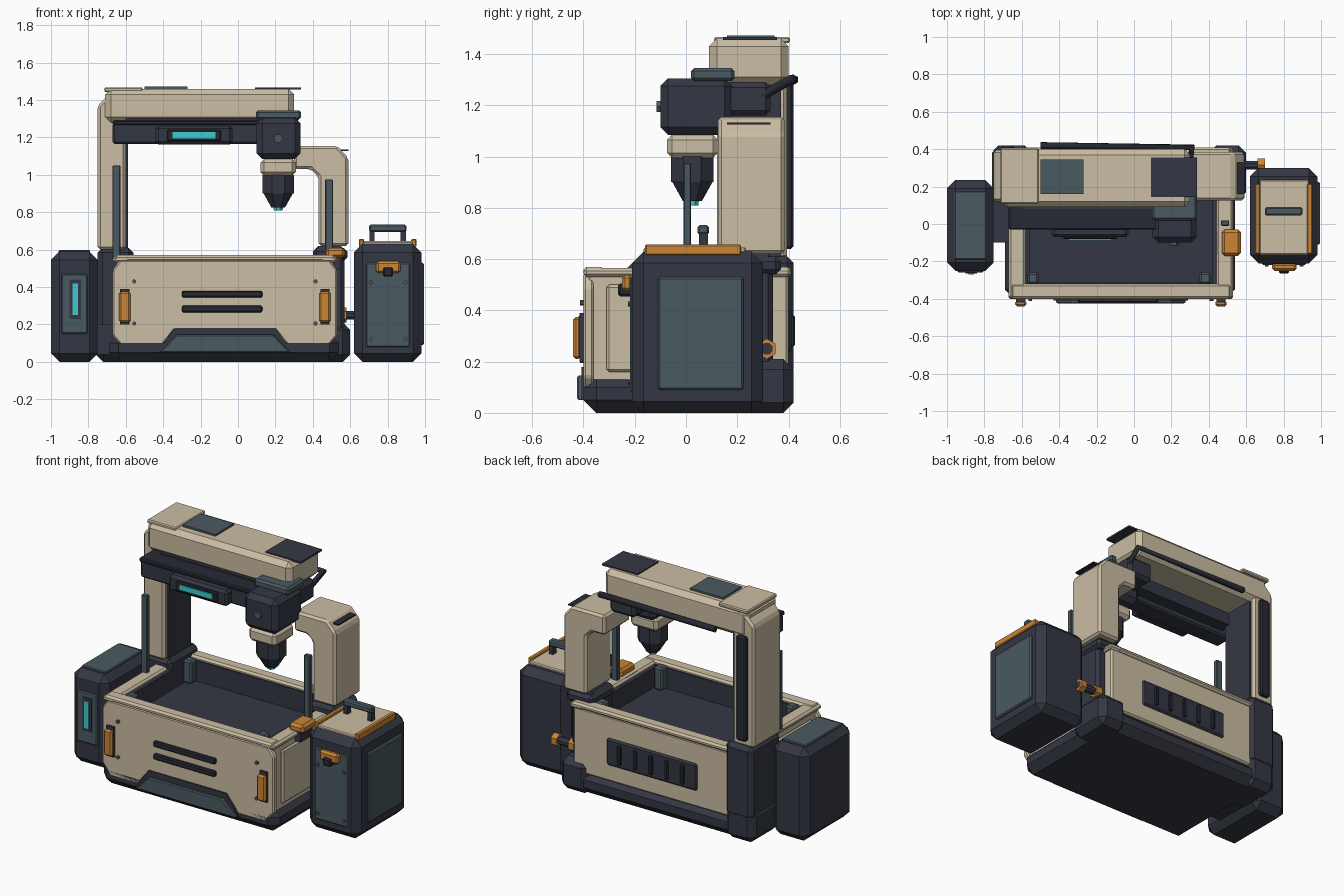
import bpy, bmesh
from math import pi
from mathutils import Matrix, Vector

old = bpy.data.objects.get("Cube")
if old:
    bpy.data.objects.remove(old, do_unlink=True)


def material(name, *rgb):
    mat = bpy.data.materials.new(name)
    mat.use_nodes = True
    mat.diffuse_color = (*rgb, 1)
    mat.node_tree.nodes["Principled BSDF"].inputs["Base Color"].default_value = (*rgb, 1)
    return mat


BEIGE = material("warm beige", 0.6, 0.51, 0.37)
DARK = material("dark navy grey", 0.034, 0.039, 0.056)
BLACK = material("near black", 0.02, 0.023, 0.034)
SLATE = material("slate blue grey", 0.068, 0.1, 0.12)
ORANGE = material("amber orange", 0.6, 0.24, 0.035)
CYAN = material("glowing cyan", 0.05, 0.6, 0.62)


def finish(name, bm, mat, bevel=0):
    """Chamfer every hard edge and turn the mesh into an object."""
    bmesh.ops.recalc_face_normals(bm, faces=bm.faces)
    if bevel:
        sharp = [e for e in bm.edges if e.calc_face_angle(0) > 0.3]
        bmesh.ops.bevel(bm, geom=sharp, offset=bevel, segments=1, affect='EDGES', clamp_overlap=True)
    mesh = bpy.data.meshes.new(name)
    bm.to_mesh(mesh)
    bm.free()
    mesh.materials.append(mat)
    obj = bpy.data.objects.new(name, mesh)
    bpy.context.collection.objects.link(obj)
    return obj


def box(name, mat, x, y, z, bevel=0.0):
    bm = bmesh.new()
    bmesh.ops.create_cube(bm, size=1)
    lo, hi = Vector((x[0], y[0], z[0])), Vector((x[1], y[1], z[1]))
    for v in bm.verts:
        v.co = (lo + hi) / 2 + v.co * (hi - lo)
    return finish(name, bm, mat, bevel)


def prism(name, mat, outline, y, bevel=0.0):
    """Extrude an outline drawn in x and z along y."""
    bm = bmesh.new()
    face = bm.faces.new([bm.verts.new((px, y[0], pz)) for px, pz in outline])
    new = bmesh.ops.extrude_face_region(bm, geom=[face])["geom"]
    for v in new:
        if isinstance(v, bmesh.types.BMVert):
            v.co.y = y[1]
    return finish(name, bm, mat, bevel)


def cone(name, mat, centre, r1, r2, depth, axis='Z', sides=8):
    turn = {'Z': Matrix(), 'X': Matrix.Rotation(pi / 2, 4, 'Y'), 'Y': Matrix.Rotation(pi / 2, 4, 'X')}[axis]
    bm = bmesh.new()
    bmesh.ops.create_cone(bm, cap_ends=True, segments=sides, radius1=r1, radius2=r2, depth=depth,
                          matrix=Matrix.Translation(centre) @ turn @ Matrix.Rotation(pi / sides, 4, 'Z'))
    return finish(name, bm, mat)


def tube(name, mat, points, radius):
    curve = bpy.data.curves.new(name, 'CURVE')
    curve.dimensions = '3D'
    curve.bevel_depth, curve.bevel_resolution, curve.use_fill_caps = radius, 1, True
    spline = curve.splines.new('POLY')
    spline.points.add(len(points) - 1)
    for p, co in zip(spline.points, points):
        p.co = (*co, 1)
    curve.materials.append(mat)
    obj = bpy.data.objects.new(name, curve)
    bpy.context.collection.objects.link(obj)


def mirrored(half, centre):
    """Complete a half outline by reflecting it about a vertical line."""
    return [(centre + px, pz) for px, pz in half] + [(centre - px, pz) for px, pz in reversed(half)]


MID = -0.07  # centre line of the work tub

# Base with tall rear feet
box("base", DARK, x=(-0.69, 0.54), y=(-0.4, 0.41), z=(0, 0.15), bevel=0.05)
box("left_rear_foot", DARK, x=(0.4, 0.6), y=(0.13, 0.42), z=(0, 0.21), bevel=0.04)
box("right_rear_foot", DARK, x=(-0.76, -0.55), y=(0.13, 0.42), z=(0, 0.21), bevel=0.04)

# Work tub: walls, rim, dark lining and floor
for side, sign in (("left", 1), ("right", -1)):
    outer, inner, lining = (MID + sign * d for d in (0.58, 0.51, 0.49))
    box(side + "_tub_wall", BEIGE, x=sorted((outer, inner)), y=(-0.36, 0.39), z=(0.13, 0.54))
    box(side + "_side_panel", BEIGE, x=sorted((outer, outer + sign * 0.02)), y=(-0.31, 0.12), z=(0.16, 0.5), bevel=0.01)
    box(side + "_tub_lining", DARK, x=sorted((inner, lining)), y=(-0.32, 0.33), z=(0.4, 0.545))
    box(side + "_tub_rim", BEIGE, x=sorted((MID + sign * 0.6, inner)), y=(-0.4, 0.41), z=(0.53, 0.565), bevel=0.012)
for end, y, edge in (("front", (-0.385, -0.32), (-0.4, -0.32)), ("back", (0.33, 0.4), (0.33, 0.41))):
    box(end + "_tub_wall", BEIGE, x=(-0.65, 0.51), y=y, z=(0.13, 0.54), bevel=0.01)
    box(end + "_tub_rim", BEIGE, x=(-0.66, 0.52), y=edge, z=(0.535, 0.57), bevel=0.012)
    inside = -0.31 if end == "front" else 0.32
    box(end + "_tub_lining", DARK, x=(-0.58, 0.44), y=sorted((inside, edge[0] if end == "back" else edge[1])), z=(0.4, 0.55))
    for side, x in (("left", 0.38), ("right", -0.54)):
        y0 = -0.29 if end == "front" else 0.29
        box(f"{end}_{side}_clamp", SLATE, x=(x - 0.03, x + 0.03), y=(y0 - 0.03, y0 + 0.03), z=(0.42, 0.565), bevel=0.01)
box("tub_floor", DARK, x=(-0.6, 0.46), y=(-0.34, 0.36), z=(0.38, 0.42))

# Front panel with notched lower edge, kick plate, slots, latches and screws
panel = [(0.27, 0.17), (0.35, 0.07), (0.54, 0.07), (0.6, 0.14), (0.6, 0.49), (0.56, 0.545)]
prism("front_panel", BEIGE, mirrored(panel, MID), (-0.4, -0.36), 0.008)
prism("kick_trim", DARK, mirrored([(0.36, 0.05), (0.27, 0.18)], MID), (-0.408, -0.37))
prism("kick_plate", SLATE, mirrored([(0.35, 0.05), (0.26, 0.145)], MID), (-0.425, -0.37), 0.006)
for i, z in enumerate((0.265, 0.345)):
    box(f"front_slot_{i}", BLACK, x=(-0.3, 0.13), y=(-0.42, -0.39), z=(z, z + 0.035), bevel=0.006)
for side, sign in (("left", 1), ("right", -1)):
    x = MID + sign * 0.535
    box(side + "_latch_mount", DARK, x=(x - 0.025, x + 0.025), y=(-0.415, -0.39), z=(0.2, 0.39))
    box(side + "_latch", ORANGE, x=(x - 0.03, x + 0.03), y=(-0.44, -0.41), z=(0.21, 0.375), bevel=0.01)
    for z in (0.205, 0.43):
        cone(f"{side}_panel_screw", SLATE, (MID + sign * 0.485, -0.403, z), 0.011, 0.011, 0.02, 'Y')

# Back vent with slats
box("back_vent", DARK, x=(-0.36, 0.27), y=(0.39, 0.412), z=(0.235, 0.405), bevel=0.01)
for i in range(5):
    x = -0.265 + i * 0.11
    box(f"vent_slat_{i}", BLACK, x=(x - 0.012, x + 0.012), y=(0.4, 0.425), z=(0.26, 0.38), bevel=0.005)

# Left arch on its stepped foot (profile is an inverted L)
box("left_arch_foot", DARK, x=(0.41, 0.57), y=(0.14, 0.34), z=(0.15, 0.62), bevel=0.02)
box("left_arch_collar", DARK, x=(0.4, 0.585), y=(0.13, 0.37), z=(0.54, 0.61), bevel=0.02)
arch = [(0.43, 0.62), (0.59, 0.62), (0.59, 1.09), (0.53, 1.155), (0.3, 1.155), (0.3, 1.03), (0.39, 1.03), (0.43, 0.99)]
prism("left_arch", BEIGE, arch, (0.125, 0.385), 0.014)
box("arch_slot", BLACK, x=(0.55, 0.592), y=(0.16, 0.33), z=(1.126, 1.134))

# Right column, its foot, liner and back strip
box("right_column_foot", DARK, x=(-0.75, -0.56), y=(0.12, 0.42), z=(0.15, 0.61), bevel=0.025)
column = [(-0.75, 0.6), (-0.6, 0.6), (-0.6, 1.45), (-0.67, 1.45), (-0.75, 1.37)]
prism("right_column", BEIGE, column, (0.12, 0.395), 0.014)
box("column_liner", DARK, x=(-0.61, -0.588), y=(0.15, 0.37), z=(0.6, 1.29))
box("column_back_strip", BLACK, x=(-0.71, -0.64), y=(0.385, 0.42), z=(0.64, 1.3), bevel=0.01)

# Upright guide rails
for side, x, z in (("left", 0.487, (0.55, 0.975)), ("right", -0.65, (0.55, 1.05))):
    box(side + "_guide_rail", SLATE, x=(x - 0.021, x + 0.021), y=(-0.01, 0.02), z=z, bevel=0.004)

# Gantry beam and its top plates
box("gantry_beam", BEIGE, x=(-0.71, 0.3), y=(0.09, 0.4), z=(1.28, 1.46), bevel=0.03)
box("beam_end_plate", BEIGE, x=(-0.715, -0.51), y=(0.11, 0.405), z=(1.443, 1.467), bevel=0.006)
box("beam_slate_plate", SLATE, x=(-0.5, -0.27), y=(0.16, 0.345), z=(1.455, 1.472))
box("beam_dark_plate", DARK, x=(0.09, 0.337), y=(0.145, 0.355), z=(1.455, 1.467))

# Cross rail with status display
box("cross_rail", DARK, x=(-0.67, 0.12), y=(-0.02, 0.1), z=(1.165, 1.275), bevel=0.01)
box("cross_rail_cap", BLACK, x=(-0.67, 0.12), y=(-0.03, 0.12), z=(1.265, 1.292), bevel=0.006)
box("rail_mount", DARK, x=(-0.6, 0.28), y=(0.08, 0.18), z=(1.2, 1.3))
box("display_pod", DARK, x=(-0.44, -0.03), y=(-0.07, 0), z=(1.162, 1.262), bevel=0.015)
box("display_frame", BLACK, x=(-0.38, -0.09), y=(-0.08, -0.06), z=(1.18, 1.24), bevel=0.006)
box("display_light", CYAN, x=(-0.35, -0.12), y=(-0.088, -0.079), z=(1.195, 1.228))

# Spindle head, collar and tapered nozzle
HX, HY = 0.215, 0.025
box("spindle_head", DARK, x=(0.1, 0.335), y=(-0.1, 0.18), z=(1.085, 1.305), bevel=0.03)
box("spindle_cap", SLATE, x=(0.095, 0.337), y=(0.02, 0.19), z=(1.295, 1.345), bevel=0.012)
box("spindle_carriage", DARK, x=(0.13, 0.31), y=(0.15, 0.33), z=(1.16, 1.29), bevel=0.02)
cone("spindle_button", SLATE, (HX, -0.105, 1.195), 0.025, 0.025, 0.02, 'Y', 6)
box("spindle_collar", BEIGE, x=(0.12, 0.31), y=(-0.075, 0.125), z=(0.995, 1.085), bevel=0.02)
cone("nozzle_body", DARK, (HX, HY, 0.95), 0.09, 0.09, 0.1)
cone("nozzle_taper", DARK, (HX, HY, 0.866), 0.04, 0.088, 0.08)
cone("nozzle_tip", CYAN, (HX, HY, 0.82), 0.025, 0.028, 0.02)

# Cable running behind the beam
tube("cable", BLACK, [(0.28, 0.19, 1.18), (0.31, 0.41, 1.3), (-0.5, 0.42, 1.3)], 0.02)

# Small control block on the tub rim
box("control_block_base", DARK, x=(0.45, 0.55), y=(-0.16, -0.04), z=(0.5, 0.565))
box("control_block", ORANGE, x=(0.47, 0.572), y=(-0.17, -0.03), z=(0.555, 0.61), bevel=0.015)

# Side cabinet with light strip
box("right_cabinet", DARK, x=(-1, -0.75), y=(-0.25, 0.235), z=(0, 0.59), bevel=0.045)
box("right_cabinet_lid", SLATE, x=(-0.96, -0.79), y=(-0.19, 0.175), z=(0.58, 0.597), bevel=0.005)
box("right_cabinet_panel", SLATE, x=(-0.945, -0.805), y=(-0.258, -0.24), z=(0.15, 0.47), bevel=0.006)
box("light_strip_frame", DARK, x=(-0.9, -0.84), y=(-0.264, -0.25), z=(0.23, 0.44))
box("light_strip", CYAN, x=(-0.886, -0.856), y=(-0.27, -0.262), z=(0.25, 0.42))
box("right_cabinet_bracket", DARK, x=(-0.77, -0.64), y=(-0.1, 0.15), z=(0.04, 0.2))

# Tank cabinet with carry handle
box("tank", DARK, x=(0.62, 0.98), y=(-0.21, 0.3), z=(0, 0.63), bevel=0.045)
box("tank_lid", BEIGE, x=(0.67, 0.935), y=(-0.165, 0.235), z=(0.62, 0.645), bevel=0.006)
for side, x in (("left", 0.94), ("right", 0.66)):
    box(side + "_lid_strip", ORANGE, x=(x - 0.014, x + 0.014), y=(-0.16, 0.215), z=(0.615, 0.657), bevel=0.005)
    box(side + "_handle_post", DARK, x=sorted((0.8 + (x - 0.8) * 0.7, 0.8 + (x - 0.8) * 0.5)), y=(0.05, 0.085), z=(0.63, 0.71))
box("handle_grip", SLATE, x=(0.7, 0.9), y=(0.045, 0.09), z=(0.695, 0.733), bevel=0.008)
box("tank_side_panel", SLATE, x=(0.97, 0.995), y=(-0.11, 0.225), z=(0.09, 0.53), bevel=0.008)
box("tank_front_panel", SLATE, x=(0.685, 0.92), y=(-0.218, -0.2), z=(0.08, 0.53), bevel=0.006)
box("tank_latch", ORANGE, x=(0.738, 0.87), y=(-0.25, -0.21), z=(0.475, 0.538), bevel=0.012)
box("tank_latch_knob", BLACK, x=(0.775, 0.83), y=(-0.265, -0.21), z=(0.455, 0.505), bevel=0.008)
for x in (0.71, 0.895):
    for z in (0.12, 0.425):
        cone("tank_screw", SLATE, (x, -0.22, z), 0.011, 0.011, 0.014, 'Y')

# Hose coupling between base and tank
cone("coupling_pipe", DARK, (0.6, 0.315, 0.25), 0.025, 0.025, 0.2, 'X')
for i, x in enumerate((0.56, 0.68)):
    cone(f"coupling_nut_{i}", ORANGE, (x, 0.315, 0.25), 0.04, 0.04, 0.04, 'X', 6)
